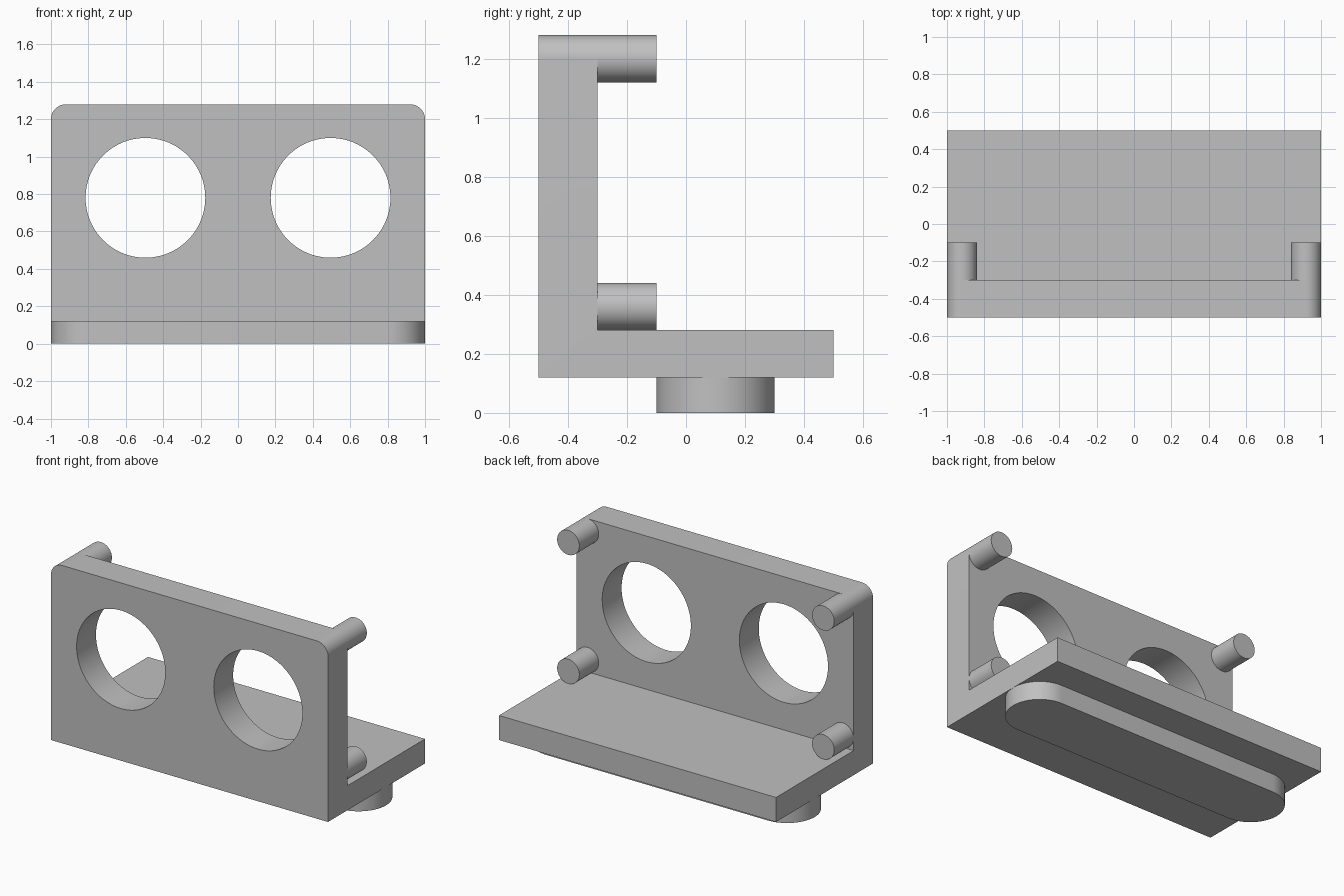
import bpy, bmesh
from math import pi, cos, sin
from mathutils import Matrix, Vector

cube = bpy.data.objects.get("Cube")
if cube:
    bpy.data.objects.remove(cube, do_unlink=True)

grey = bpy.data.materials.new("plain_grey")
grey.use_nodes = True
COLOUR = (0.53, 0.53, 0.53, 1)
grey.diffuse_color = COLOUR
grey.node_tree.nodes["Principled BSDF"].inputs["Base Color"].default_value = COLOUR


def make_object(name, bm):
    bmesh.ops.recalc_face_normals(bm, faces=bm.faces)
    mesh = bpy.data.meshes.new(name)
    bm.to_mesh(mesh)
    bm.free()
    mesh.materials.append(grey)
    obj = bpy.data.objects.new(name, mesh)
    bpy.context.collection.objects.link(obj)
    return obj


def extrude_outline(points, offset):
    """Solid made by pushing a closed outline along an offset."""
    bm = bmesh.new()
    face = bm.faces.new([bm.verts.new(p) for p in points])
    moved = bmesh.ops.extrude_face_region(bm, geom=[face], use_keep_orig=True)
    verts = [g for g in moved["geom"] if isinstance(g, bmesh.types.BMVert)]
    bmesh.ops.translate(bm, verts=verts, vec=Vector(offset))
    return bm


def cylinder_y(name, x, z, radius, y0, y1, sides=64):
    bm = bmesh.new()
    bmesh.ops.create_cone(
        bm, cap_ends=True, segments=sides, radius1=radius, radius2=radius,
        depth=y1 - y0,
        matrix=Matrix.Translation((x, (y0 + y1) / 2, z)) @ Matrix.Rotation(pi / 2, 4, "X"))
    return make_object(name, bm)


def smooth(obj):
    bpy.ops.object.select_all(action="DESELECT")
    obj.select_set(True)
    bpy.context.view_layer.objects.active = obj
    bpy.ops.object.shade_smooth_by_angle(angle=pi / 6)


# L-shaped bracket: upright front plate and flat shelf, rounded top corners
profile = [(-0.5, 0.12), (0.5, 0.12), (0.5, 0.28), (-0.3, 0.28), (-0.3, 1.28), (-0.5, 1.28)]
bm = extrude_outline([(-1, y, z) for y, z in profile], (2, 0, 0))
corners = [e for e in bm.edges
           if all(v.co.z > 1.2 for v in e.verts)
           and abs(e.verts[0].co.x - e.verts[1].co.x) < 0.01]
bmesh.ops.bevel(bm, geom=corners, offset=0.08, segments=12, profile=0.5, affect="EDGES")
bracket = make_object("bracket", bm)

# Two round openings through the front plate
for x in (-0.495, 0.495):
    cutter = cylinder_y("opening_cutter", x, 0.78, 0.32, -0.6, -0.2, 96)
    cutter.hide_render = True
    cut = bracket.modifiers.new("opening", "BOOLEAN")
    cut.operation = "DIFFERENCE"
    cut.solver = "EXACT"
    cut.object = cutter
    bpy.ops.object.select_all(action="DESELECT")
    bpy.context.view_layer.objects.active = bracket
    bracket.select_set(True)
    bpy.ops.object.modifier_apply(modifier=cut.name)
    bpy.data.objects.remove(cutter, do_unlink=True)
smooth(bracket)

# Mounting pegs behind the four corners of the plate
for side, x in (("left", 0.92), ("right", -0.92)):
    for level, z in (("upper", 1.2), ("lower", 0.36)):
        smooth(cylinder_y(f"{level}_{side}_peg", x, z, 0.08, -0.3, -0.1, 48))

# Long foot with rounded ends under the shelf
R, STEPS = 0.2, 32
outline = []
for centre, start in ((0.8, -pi / 2), (-0.8, pi / 2)):
    for i in range(STEPS + 1):
        a = start + pi * i / STEPS
        outline.append((centre + R * cos(a), 0.1 + R * sin(a), 0))
smooth(make_object("foot", extrude_outline(outline, (0, 0, 0.12))))
